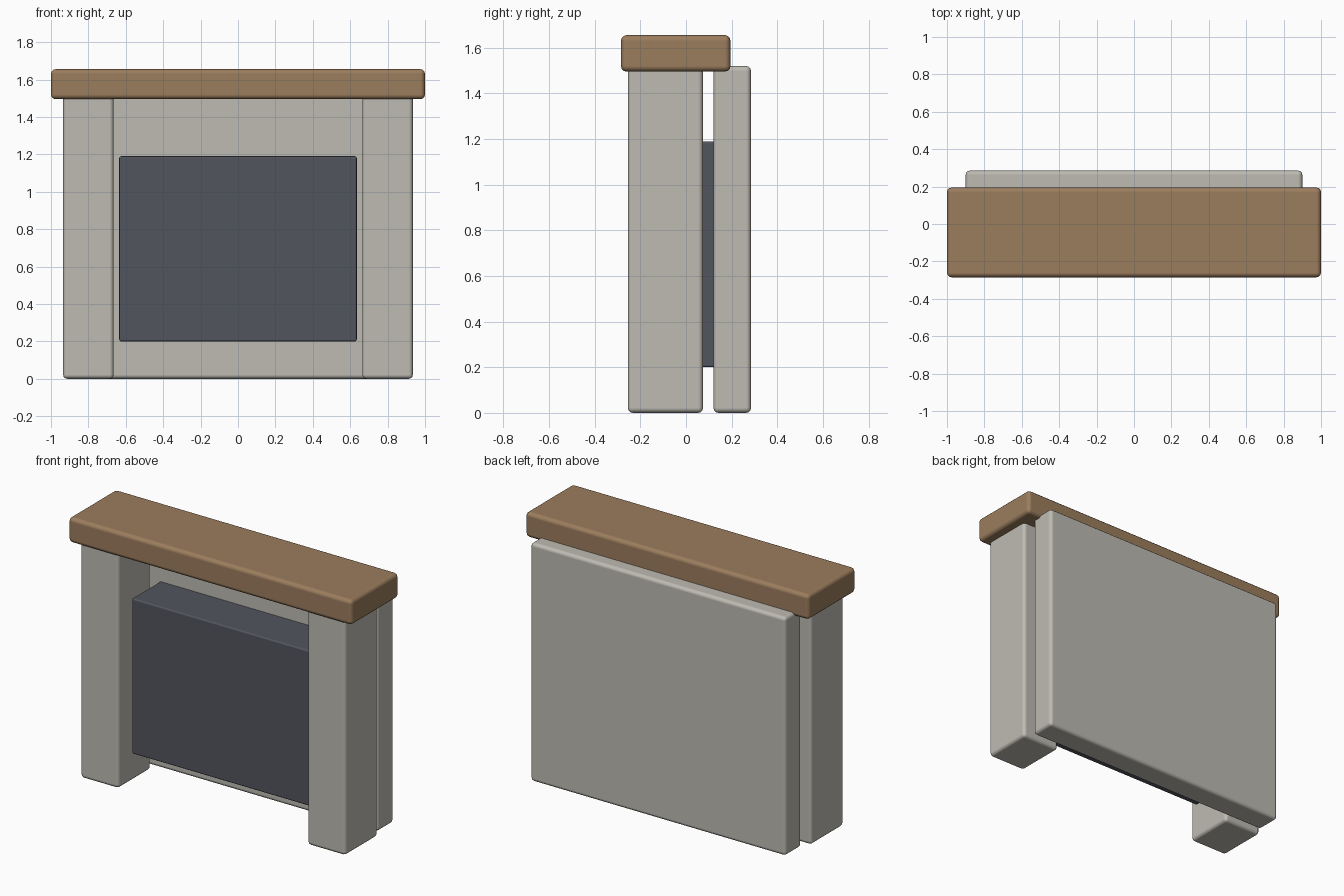
import bpy
import bmesh
from mathutils import Vector

cube = bpy.data.objects.get("Cube")
if cube:
    bpy.data.objects.remove(cube, do_unlink=True)


def make_material(name, rgb):
    mat = bpy.data.materials.new(name)
    mat.use_nodes = True
    color = (*rgb, 1.0)
    mat.diffuse_color = color
    mat.node_tree.nodes["Principled BSDF"].inputs["Base Color"].default_value = color
    return mat


def rounded_block(name, low, high, radius, mat):
    """Box between two corners with softly rounded edges."""
    low, high = Vector(low), Vector(high)
    size = high - low
    bm = bmesh.new()
    bmesh.ops.create_cube(bm, size=1)
    bmesh.ops.scale(bm, vec=size, verts=bm.verts)
    mesh = bpy.data.meshes.new(name)
    bm.to_mesh(mesh)
    bm.free()
    mesh.materials.append(mat)
    obj = bpy.data.objects.new(name, mesh)
    obj.location = (low + high) / 2
    bpy.context.collection.objects.link(obj)
    bevel = obj.modifiers.new("rounded_edges", "BEVEL")
    bevel.width = radius
    bevel.segments = 3
    bevel.harden_normals = True
    mesh.shade_smooth()
    return obj


stone = make_material("pale_stone", (0.515, 0.497, 0.445))
wood = make_material("brown_wood", (0.33, 0.205, 0.11))
iron = make_material("dark_iron", (0.084, 0.091, 0.112))

# Stone back slab
rounded_block("back_panel", (-0.9, 0.12, 0), (0.9, 0.285, 1.52), 0.022, stone)

# Pair of stone pillars
for side, x in (("right", -0.8), ("left", 0.8)):
    rounded_block(side + "_pillar", (x - 0.135, -0.255, 0),
                  (x + 0.135, 0.075, 1.52), 0.022, stone)

# Firebox set against the slab
rounded_block("firebox", (-0.635, -0.165, 0.2), (0.635, 0.165, 1.19), 0.01, iron)

# Wooden mantel shelf
rounded_block("mantel", (-1, -0.285, 1.495), (1, 0.195, 1.655), 0.025, wood)
